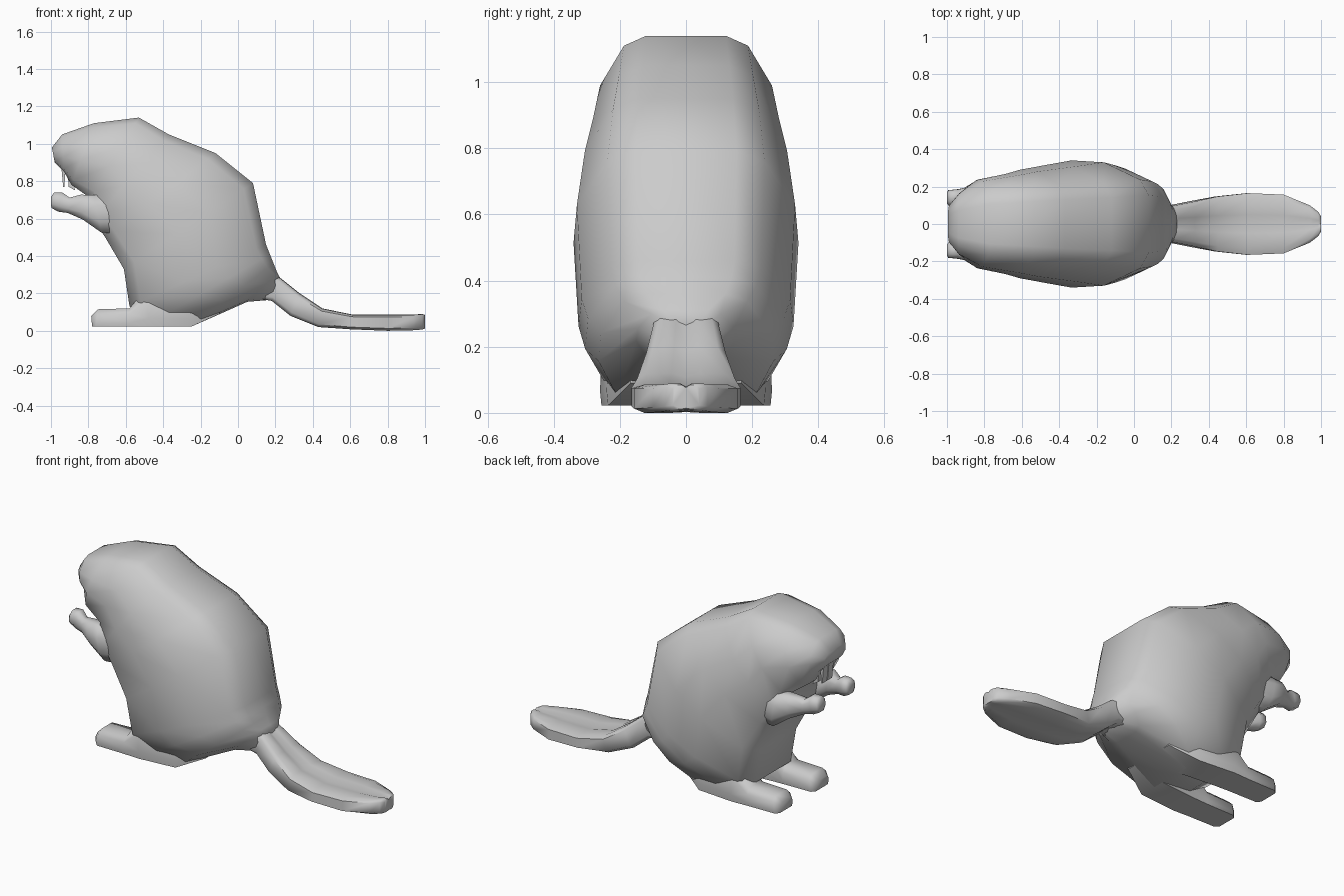
import bpy, bmesh, math


def loft(name, rings, profile, side=1, angle=60):
    """Skin rings given as (top x, top z, bottom x, bottom z, half width, centre y).
    profile: half section as (fraction from top to bottom, width factor)."""
    section = profile + [(t, -w) for t, w in reversed(profile) if w > 0]
    bm = bmesh.new()
    loops = []
    for tx, tz, bx, bz, w, yc in rings:
        loops.append([bm.verts.new((tx + (bx - tx) * t, side * (yc + w * f), tz + (bz - tz) * t))
                      for t, f in section])
    n = len(section)
    for a, b in zip(loops, loops[1:]):
        for i in range(n):
            j = (i + 1) % n
            bm.faces.new((a[i], a[j], b[j], b[i]))
    bm.faces.new(loops[0])
    bm.faces.new(loops[-1])
    bmesh.ops.recalc_face_normals(bm, faces=bm.faces)
    mesh = bpy.data.meshes.new(name)
    bm.to_mesh(mesh)
    bm.free()
    ob = bpy.data.objects.new(name, mesh)
    bpy.context.collection.objects.link(ob)
    bpy.ops.object.select_all(action='DESELECT')
    ob.select_set(True)
    bpy.context.view_layer.objects.active = ob
    bpy.ops.object.shade_smooth_by_angle(angle=math.radians(angle))
    return ob


BODY = [(0, 0), (0, .45), (.07, .70), (.35, .97), (.6, 1), (.92, .78), (1, .5), (1, 0)]
TAIL = [(.12, 0), (0, .3), (.02, .8), (.15, 1), (.85, 1), (1, .8), (1, .3), (.97, 0)]
LIMB = [(0, .5), (.28, 1), (.72, 1), (1, .5)]
FOOT = [(0, .6), (.3, .95), (.8, 1), (1, .95)]
BOX = [(0, 1), (1, 1)]

# Head and body, from the nose back to the tail root
loft("body", [
    (-.995, .98, -.98, .90, .10, 0),
    (-.94, 1.05, -.93, .85, .165, 0),
    (-.77, 1.11, -.89, .78, .235, 0),
    (-.53, 1.14, -.79, .71, .268, 0),
    (-.37, 1.05, -.77, .59, .29, 0),
    (-.12, .95, -.71, .50, .315, 0),
    (.08, .79, -.61, .33, .34, 0),
    (.15, .46, -.58, .13, .325, 0),
    (.17, .41, -.45, .05, .305, 0),
    (.19, .36, -.25, .022, .265, 0),
    (.21, .31, .05, .155, .15, 0),
    (.23, .275, .17, .165, .095, 0)], BODY)

# Flat paddle tail with a shallow groove
loft("tail", [
    (.08, .36, .06, .18, .09, 0),
    (.23, .28, .18, .16, .10, 0),
    (.33, .20, .28, .08, .12, 0),
    (.45, .12, .43, .02, .147, 0),
    (.61, .087, .60, .008, .165, 0),
    (.80, .087, .80, 0, .157, 0),
    (.94, .087, .94, .003, .10, 0),
    (.985, .09, .985, .007, .065, 0),
    (1.0, .085, 1.0, .012, .04, 0)], TAIL)

for side, label in ((1, "left"), (-1, "right")):
    # Hind foot merging into the haunch
    loft("hind_foot_" + label, [
        (-.785, .08, -.78, .022, .06, .17),
        (-.75, .115, -.76, .022, .082, .17),
        (-.58, .12, -.58, .022, .085, .17),
        (-.48, .24, -.48, .022, .09, .17),
        (-.25, .24, -.25, .022, .09, .15),
        (-.10, .22, -.10, .09, .06, .11)], FOOT, side)
    # Raised arm and paw
    loft("arm_" + label, [
        (-.60, .74, -.60, .52, .08, .14),
        (-.77, .725, -.73, .525, .068, .185),
        (-.84, .728, -.83, .595, .052, .185),
        (-.90, .712, -.91, .63, .036, .157),
        (-.94, .74, -.96, .637, .042, .142),
        (-.985, .738, -.995, .655, .042, .14),
        (-1.0, .715, -1.0, .67, .03, .14)], LIMB, side)
    # Upper and lower front teeth
    loft("upper_tooth_" + label, [
        (-.945, .88, -.935, .77, .022, .025),
        (-.922, .88, -.928, .77, .022, .025)], BOX, side)
    loft("lower_tooth_" + label, [
        (-.912, .85, -.905, .77, .02, .025),
        (-.90, .85, -.87, .75, .02, .025)], BOX, side)
